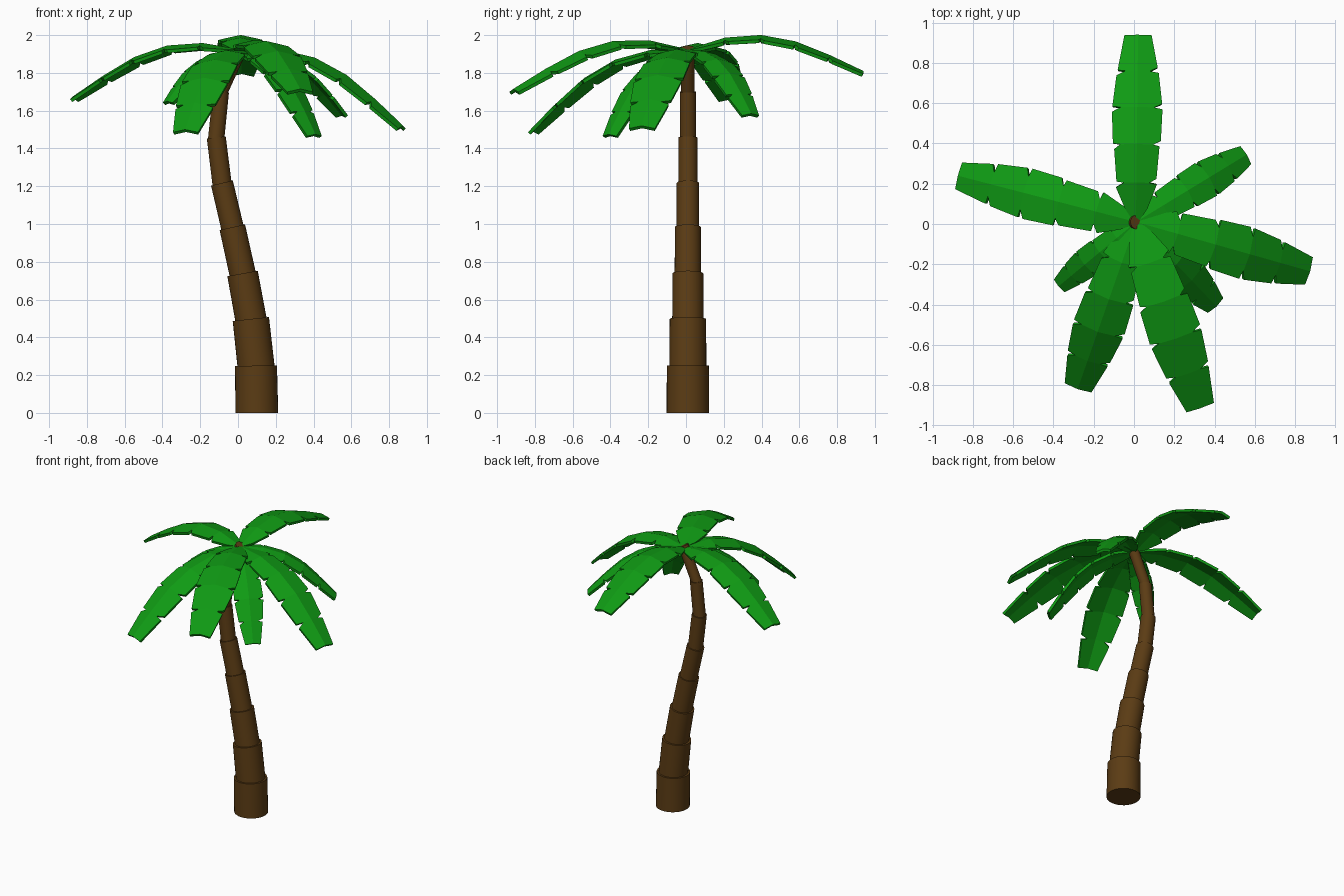
import bpy, bmesh, math
from mathutils import Vector

if "Cube" in bpy.data.objects:
    bpy.data.objects.remove(bpy.data.objects["Cube"])


def material(name, color):
    m = bpy.data.materials.new(name)
    m.diffuse_color = (*color, 1)
    m.use_nodes = True
    m.node_tree.nodes["Principled BSDF"].inputs["Base Color"].default_value = m.diffuse_color
    return m


BARK = material("bark brown", (0.105, 0.045, 0.007))
LEAF = material("leaf green", (0.005, 0.33, 0.007))


def add_object(name, bm, mat):
    mesh = bpy.data.meshes.new(name)
    bm.to_mesh(mesh)
    bm.free()
    mesh.materials.append(mat)
    ob = bpy.data.objects.new(name, mesh)
    bpy.context.collection.objects.link(ob)
    return ob


# Trunk: overlapping, narrowing cylinders along a bent path
PATH = [(.10, 0), (.095, .25), (.068, .497), (.024, .738), (-.03, .983),
        (-.085, 1.217), (-.115, 1.458), (-.09, 1.70), (.015, 1.93)]
RADII = [.113, .098, .083, .070, .060, .051, .043, .036]
CY = .01

for i, r in enumerate(RADII):
    a = Vector((PATH[i][0], CY, PATH[i][1]))
    b = Vector((PATH[i + 1][0], CY, PATH[i + 1][1]))
    axis = (b - a).normalized()
    if i:
        a -= axis * .03          # tuck into the segment below
    bm = bmesh.new()
    bmesh.ops.create_cone(bm, cap_ends=True, segments=32, radius1=r,
                          radius2=r * .985, depth=(b - a).length)
    rot = Vector((0, 0, 1)).rotation_difference(axis)
    for v in bm.verts:
        low = v.co.z < 0
        v.co = rot @ v.co + (a + b) / 2
        if i == 0 and low:
            v.co.z = 0           # flat foot
    ob = add_object(f"trunk_segment_{i + 1}", bm, BARK)
    bpy.ops.object.select_all(action='DESELECT')
    ob.select_set(True)
    bpy.context.view_layer.objects.active = ob
    bpy.ops.object.shade_smooth_by_angle(angle=math.radians(40))

# Frond shape for unit length: arch height and notch half-width at each ring,
# then the half-widths at the start and end of each section
ARCH = [0, .091, .131, .119, .066, 0]
NOTCH = [.012, .068, .088, .088, .064, .072]
SECTION = [(.06, .108), (.106, .120), (.127, .134), (.132, .112), (.106, .072)]
DROOP = .22


def arch(s):
    k = min(int(s * 5), 4)
    t = s * 5 - k
    return ARCH[k] * (1 - t) + ARCH[k + 1] * t


def frond(name, tip):
    start = Vector((.01, CY, 1.925))
    chord = Vector(tip) - start
    length = chord.length
    fwd = chord.normalized()
    side = Vector((0, 0, 1)).cross(fwd).normalized()
    up = fwd.cross(side)
    bm = bmesh.new()

    def vert(s, w):
        return bm.verts.new(start + length * (
            fwd * s + side * w + up * (arch(s) - DROOP * abs(w))))

    for sign in (1, -1):
        # slits lean differently on the two halves
        before, after = (.024, .006) if sign > 0 else (.008, .022)
        for k, (w0, w1) in enumerate(SECTION):
            s0, s1 = k / 5, (k + 1) / 5
            outline = [(s0, 0), (s1, 0), (s1, NOTCH[k + 1])]
            if k < 4:
                outline.append((s1 - before, w1))
            outline += [(s0 + (after if k else .07), w0), (s0, NOTCH[k])]
            if sign < 0:
                outline.reverse()
            bm.faces.new([vert(s, w * sign) for s, w in outline])
    bmesh.ops.remove_doubles(bm, verts=bm.verts[:], dist=.0005)
    ob = add_object(name, bm, LEAF)
    mod = ob.modifiers.new("thickness", 'SOLIDIFY')
    mod.thickness = .018
    mod.offset = -1


# Crown: fronds of several sizes fanning out from the trunk top
TIPS = [(.02, .94, 1.81), (.56, .345, 1.585), (.875, -.235, 1.52),
        (.41, -.41, 1.475), (.33, -.915, 1.715), (-.28, -.82, 1.50),
        (-.375, -.31, 1.65), (-.875, .24, 1.675)]
for n, tip in enumerate(TIPS):
    frond(f"palm_frond_{n + 1}", tip)
